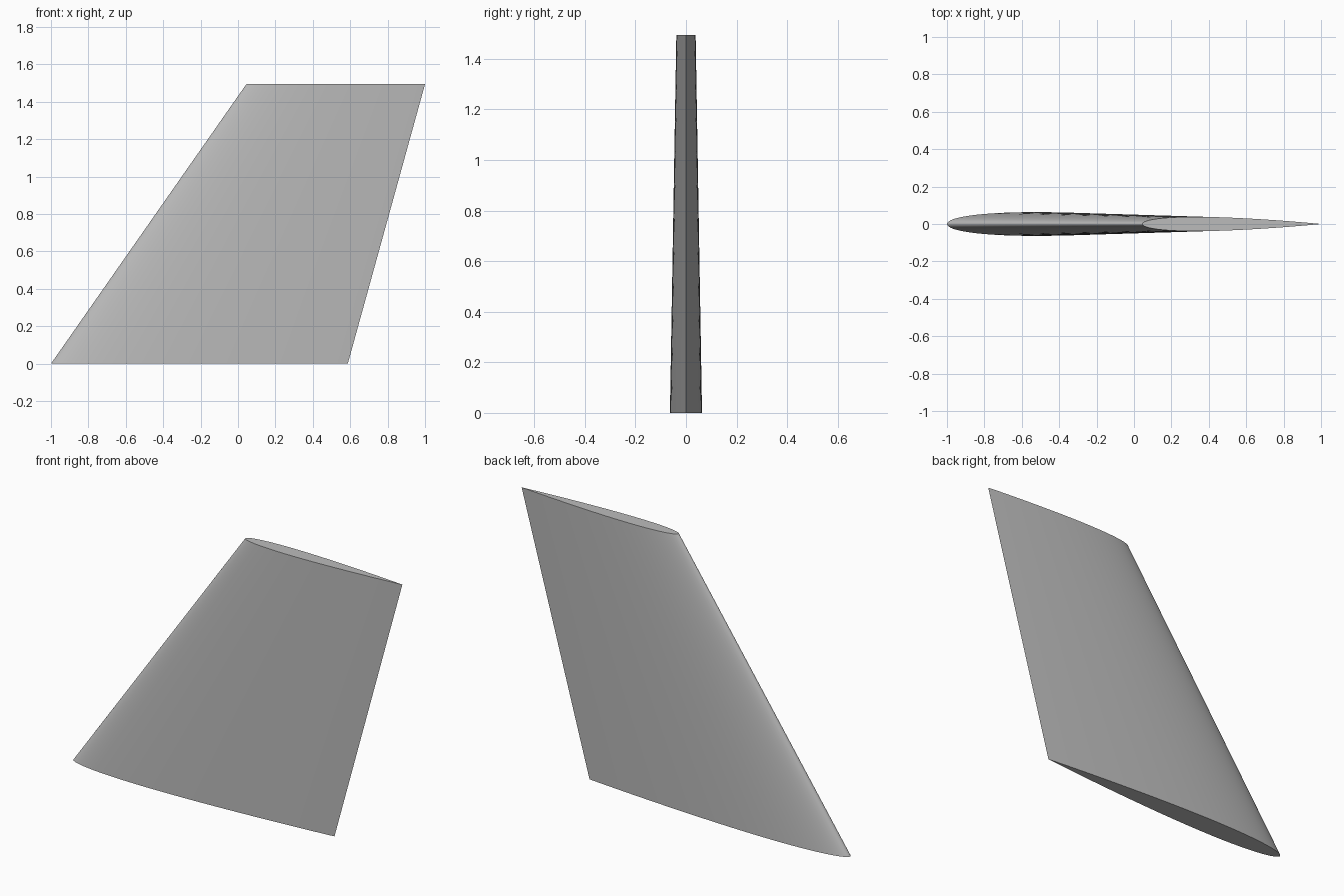
import bpy, bmesh, math

# Remove the default cube
cube = bpy.data.objects.get("Cube")
if cube:
    bpy.data.objects.remove(cube, do_unlink=True)

# Plain grey material
grey = bpy.data.materials.new("plain_grey")
grey.use_nodes = True
colour = (0.5, 0.5, 0.5, 1)
grey.diffuse_color = colour
grey.node_tree.nodes["Principled BSDF"].inputs["Base Color"].default_value = colour

THICKNESS = 0.08
STEPS = 40


def half_thickness(t):
    """Symmetric aerofoil with a sharp trailing edge, for a chord of 1."""
    return 5 * THICKNESS * (0.2969 * math.sqrt(t) - 0.126 * t - 0.3516 * t**2
                            + 0.2843 * t**3 - 0.1036 * t**4)


def section(bm, lead, trail, z):
    """Closed ring: trailing edge, back side, leading edge, front side."""
    chord = trail - lead
    ring = []
    for i in range(2 * STEPS):
        angle = math.pi * i / STEPS
        t = (1 + math.cos(angle)) / 2
        side = 1 if i < STEPS else -1
        y = 0 if i in (0, STEPS) else side * half_thickness(t) * chord
        ring.append(bm.verts.new((lead + t * chord, y, z)))
    return ring


# Swept, tapered fin lofted from root to tip
bm = bmesh.new()
root = section(bm, -1.0, 0.587, 0.0)
tip = section(bm, 0.045, 1.0, 1.495)
for i in range(len(root)):
    j = (i + 1) % len(root)
    bm.faces.new((root[i], root[j], tip[j], tip[i]))
bm.faces.new(root)
bm.faces.new(tip)
bmesh.ops.recalc_face_normals(bm, faces=bm.faces)

mesh = bpy.data.meshes.new("swept_fin")
bm.to_mesh(mesh)
bm.free()
mesh.materials.append(grey)
fin = bpy.data.objects.new("swept_fin", mesh)
bpy.context.collection.objects.link(fin)

# Smooth skin with crisp ends and trailing edge
bpy.ops.object.select_all(action="DESELECT")
fin.select_set(True)
bpy.context.view_layer.objects.active = fin
bpy.ops.object.shade_smooth_by_angle(angle=math.radians(40))
